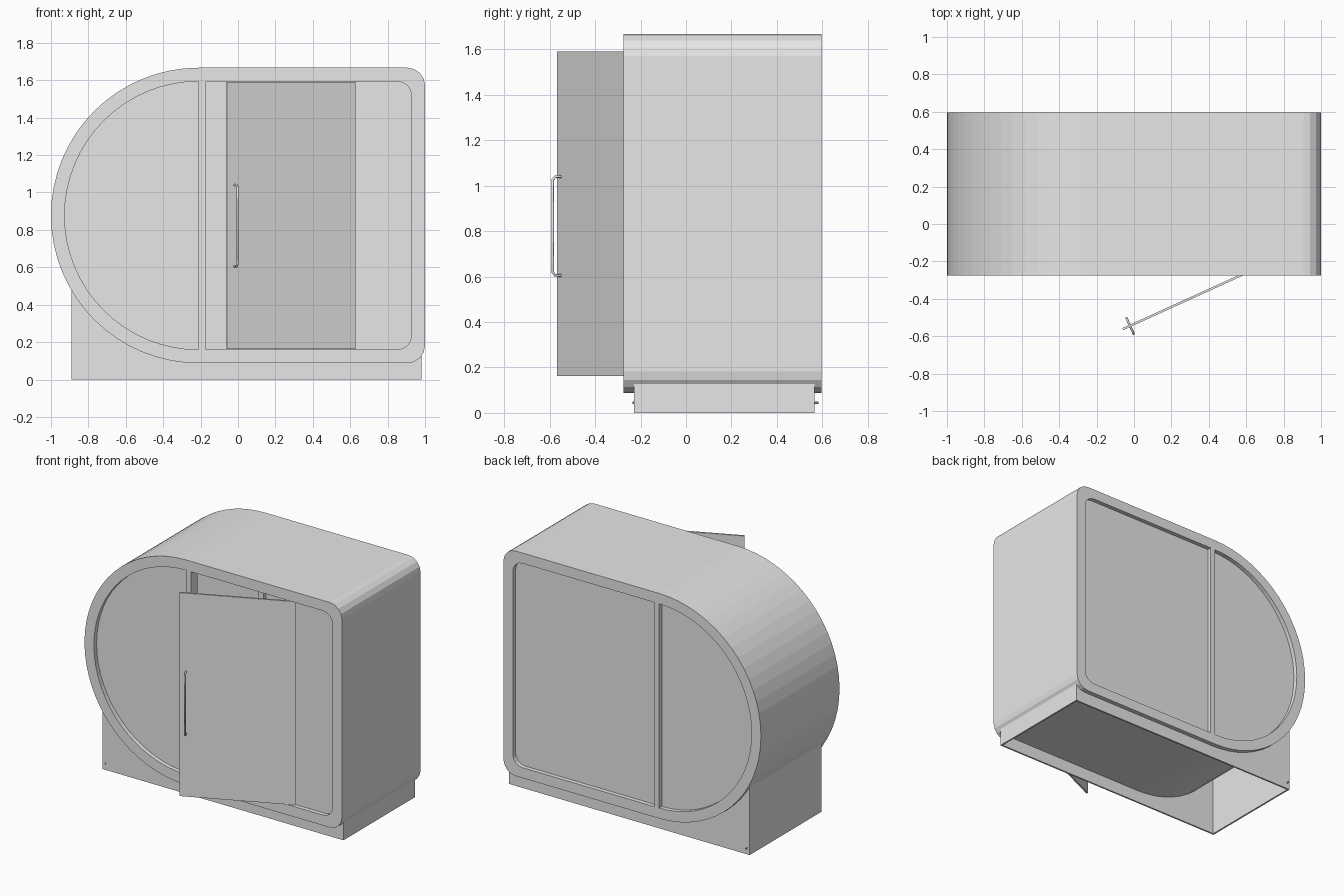
import bpy, bmesh, math

cube = bpy.data.objects.get("Cube")
if cube:
    bpy.data.objects.remove(cube, do_unlink=True)

grey = bpy.data.materials.new("plain_grey")
grey.use_nodes = True
colour = (0.8, 0.8, 0.8, 1)
grey.diffuse_color = colour
grey.node_tree.nodes["Principled BSDF"].inputs["Base Color"].default_value = colour

FRONT, BACK = -0.275, 0.597
CX, CZ, RADIUS, WALL = -0.21, 0.877, 0.79, 0.073
RIGHT = 1.0
INSET = 0.03


def finish(name, bm):
    bmesh.ops.recalc_face_normals(bm, faces=bm.faces)
    mesh = bpy.data.meshes.new(name)
    bm.to_mesh(mesh)
    bm.free()
    mesh.materials.append(grey)
    obj = bpy.data.objects.new(name, mesh)
    bpy.context.collection.objects.link(obj)
    return obj


def prism(name, points, y0, y1):
    """Extrude an x-z outline along y."""
    bm = bmesh.new()
    face = bm.faces.new([bm.verts.new((x, y0, z)) for x, z in points])
    out = bmesh.ops.extrude_face_region(bm, geom=[face])
    verts = [v for v in out["geom"] if isinstance(v, bmesh.types.BMVert)]
    bmesh.ops.translate(bm, verts=verts, vec=(0, y1 - y0, 0))
    return finish(name, bm)


def box(name, x, y, z):
    return prism(name, [(x[0], z[0]), (x[1], z[0]), (x[1], z[1]), (x[0], z[1])], *y)


def arc(cx, cz, r, start, end, steps):
    angles = [math.radians(start + (end - start) * i / steps) for i in range(steps + 1)]
    return [(cx + r * math.cos(a), cz + r * math.sin(a)) for a in angles]


def round_side(r):
    return arc(CX, CZ, r, 90, 270, 32)


def square_side(r, right, corner):
    x = right - corner
    return (arc(x, CZ - r + corner, corner, -90, 0, 4)
            + arc(x, CZ + r - corner, corner, 0, 90, 4))


# Hollow shell: half-round on one side, rounded square on the other
inner_r, inner_right = RADIUS - WALL, RIGHT - WALL
outer = round_side(RADIUS) + square_side(RADIUS, RIGHT, 0.095)
inner = round_side(inner_r) + square_side(inner_r, inner_right, 0.075)
bm = bmesh.new()
loops = [[bm.verts.new((x, y, z)) for x, z in ring]
         for ring, y in ((outer, FRONT), (outer, BACK), (inner, BACK), (inner, FRONT))]
count = len(outer)
for k in range(4):
    a, b = loops[k], loops[(k + 1) % 4]
    for i in range(count):
        j = (i + 1) % count
        bm.faces.new((a[i], a[j], b[j], b[i]))
finish("shell", bm)

# Fixed panes and mullions, front and back
MULLION = (CX, CX + 0.038)
bottom, top = CZ - inner_r, CZ + inner_r
HINGE_X = 0.625


def square_pane(name, left, y):
    outline = [(left, top), (left, bottom)] + square_side(inner_r, inner_right, 0.075)
    prism(name, outline, y, y + 0.012)


for side, pane_y, bar_y, left in (
        ("front", FRONT + INSET, FRONT, HINGE_X - 0.005),
        ("back", BACK - INSET - 0.012, BACK - 0.07, MULLION[1])):
    prism(side + "_round_pane", round_side(inner_r), pane_y, pane_y + 0.012)
    square_pane(side + "_square_pane", left, pane_y)
    box(side + "_mullion", MULLION, (bar_y, bar_y + 0.07), (bottom, top))

# Bench following the curved wall inside
seat_z = 0.46
start = 180 + math.degrees(math.asin((CZ - seat_z) / inner_r))
end = 270 - math.degrees(math.asin((CX + 0.55 - 0.43 + 0.21) / inner_r)) * 0.4
curve = arc(CX, CZ, inner_r, start, end, 10)
prism("bench", curve + [(curve[-1][0], seat_z)], 0.1, BACK - INSET - 0.014)

# Open-bottomed base skirt, its top edge hidden in the shell wall
LEFT_X, RIGHT_X, SKIRT_F, SKIRT_B, THIN = -0.89, 0.98, -0.23, 0.565, 0.012
hidden_r = RADIUS - 0.02
steps = 16
top_edge = []
for i in range(steps + 1):
    x = CX + (LEFT_X - CX) * i / steps
    top_edge.append((x, CZ - math.sqrt(hidden_r ** 2 - (x - CX) ** 2)))
skirt = [(LEFT_X, 0), (RIGHT_X, 0), (RIGHT_X, 0.14), (0.92, 0.107)] + top_edge
prism("front_skirt", skirt, SKIRT_F, SKIRT_F + THIN)
prism("back_skirt", skirt, SKIRT_B - THIN, SKIRT_B)
inside = (SKIRT_F + THIN, SKIRT_B - THIN)
box("right_end_skirt", (LEFT_X, LEFT_X + THIN), inside, (0, 0.495))
box("left_end_skirt", (RIGHT_X - THIN, RIGHT_X), inside, (0, 0.135))

# Small drain stubs
for name, y in (("front_stub", (SKIRT_F - 0.006, SKIRT_F)), ("back_stub", (SKIRT_B, SKIRT_B + 0.018))):
    prism(name, arc(LEFT_X + 0.02, 0.045, 0.005, 0, 315, 7), *y)

# Door, swung open about its hinge
swing = math.atan2(0.312, 0.685)
hinge = (HINGE_X, -0.25, 0)
door = box("door", (-0.753, 0), (-0.006, 0.006), (bottom + 0.002, top - 0.004))
door.location = hinge
door.rotation_euler.z = swing

# Bent bar handle on each face of the door
for name, s in (("outer_handle", -1), ("inner_handle", 1)):
    data = bpy.data.curves.new(name, "CURVE")
    data.dimensions = "3D"
    data.bevel_depth = 0.006
    data.bevel_resolution = 2
    data.use_fill_caps = True
    path = [(0, 0.605), (0.034, 0.605), (0.047, 0.62), (0.047, 1.025), (0.034, 1.04), (0, 1.04)]
    spline = data.splines.new("POLY")
    spline.points.add(len(path) - 1)
    for point, (y, z) in zip(spline.points, path):
        point.co = (-0.71, s * y, z, 1)
    data.materials.append(grey)
    handle = bpy.data.objects.new(name, data)
    bpy.context.collection.objects.link(handle)
    handle.location = hinge
    handle.rotation_euler.z = swing
